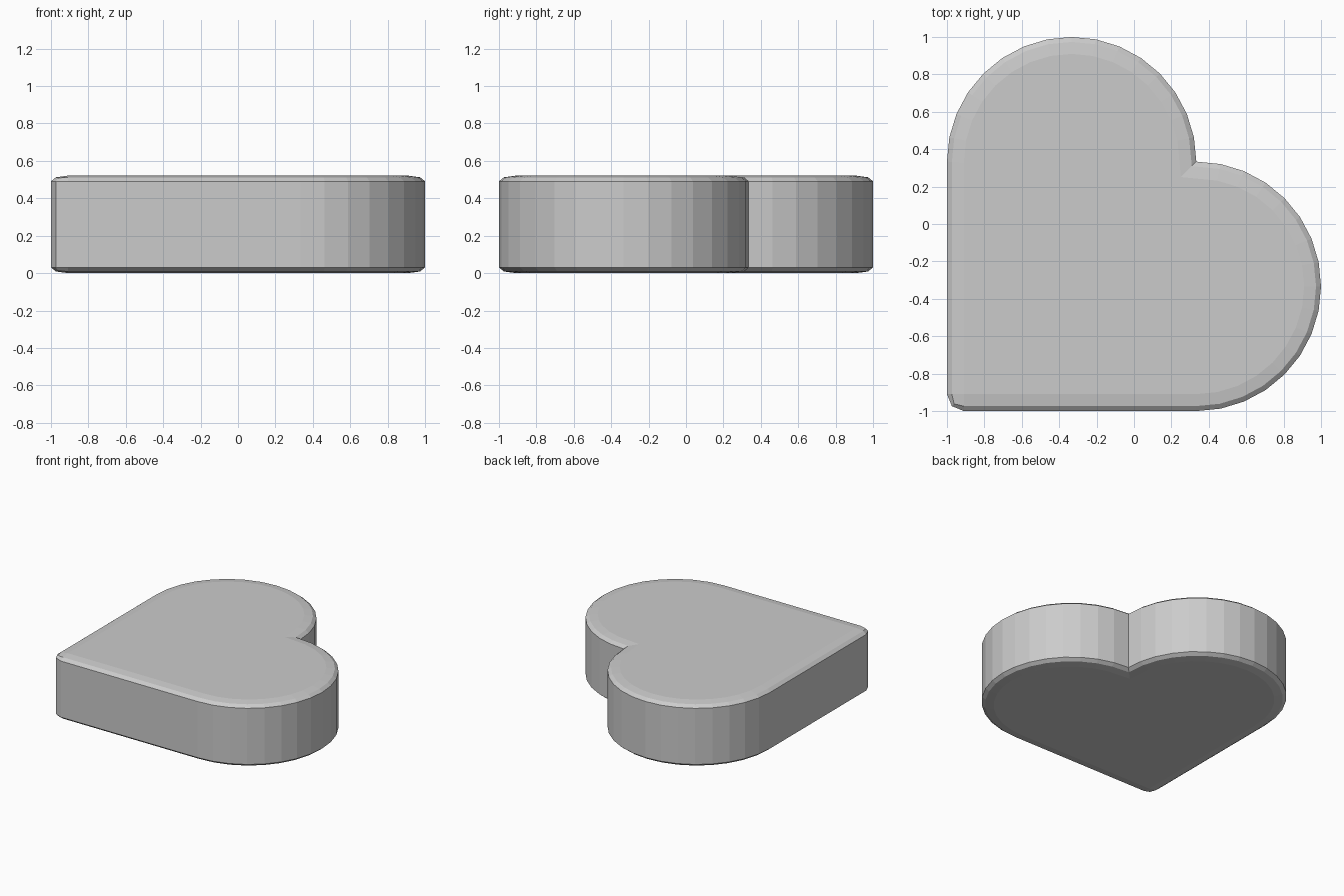
import bpy, bmesh
from math import cos, sin, radians

if "Cube" in bpy.data.objects:
    bpy.data.objects.remove(bpy.data.objects["Cube"])

R = 2 / 3          # lobe radius
HEIGHT = 0.521
BEVEL = 0.09       # horizontal size of the soft rim
FLATTEN = 1 / 3    # the rim is three times wider than tall


def arc(cx, cy, start, steps=16):
    return [(cx + R * cos(radians(start + 180 * i / steps)),
             cy + R * sin(radians(start + 180 * i / steps))) for i in range(steps + 1)]


# Heart outline: right lobe, notch, upper lobe, square corner
outline = [(-1, -1)] + arc(1 / 3, -1 / 3, -90) + arc(-1 / 3, 1 / 3, 0)[1:]

# Solid extruded tall, so that the even bevel flattens into an elliptical rim
bm = bmesh.new()
base = bm.faces.new([bm.verts.new((x, y, 0)) for x, y in outline])
ext = bmesh.ops.extrude_face_region(bm, geom=[base])
top = [g for g in ext["geom"] if isinstance(g, bmesh.types.BMVert)]
bmesh.ops.translate(bm, verts=top, vec=(0, 0, HEIGHT / FLATTEN))
if not any(f.is_valid and len(f.verts) > 4 and f.calc_center_median().z < 0.01 for f in bm.faces):
    bm.faces.new([v for v in bm.verts if v.co.z < 0.01])
bmesh.ops.recalc_face_normals(bm, faces=bm.faces)


# Rounded edges: both rims and the outer corner, with the notch left sharp
def is_rounded(e):
    a, b = (v.co for v in e.verts)
    rim = abs(a.z - b.z) < 1e-4
    corner = max(a.x, a.y, b.x, b.y) < -0.99
    return rim or corner


bmesh.ops.bevel(bm, geom=[e for e in bm.edges if is_rounded(e)], offset=BEVEL,
                offset_type='OFFSET', segments=2, profile=0.5, affect='EDGES')
bmesh.ops.scale(bm, verts=bm.verts, vec=(1, 1, FLATTEN))
bmesh.ops.recalc_face_normals(bm, faces=bm.faces)

mesh = bpy.data.meshes.new("heart_block")
bm.to_mesh(mesh)
bm.free()
heart = bpy.data.objects.new("heart_block", mesh)
bpy.context.collection.objects.link(heart)
